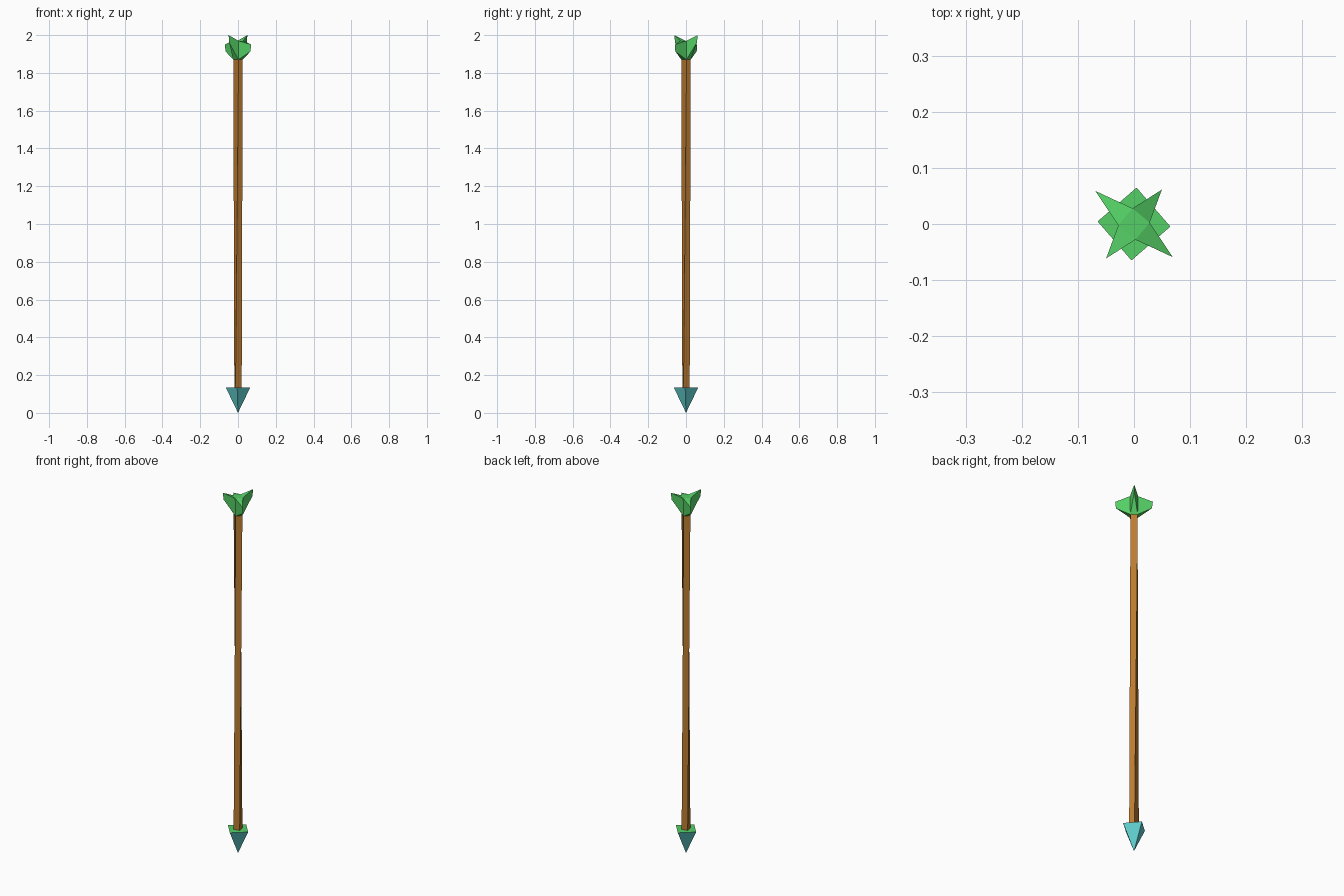
import bpy
from math import radians, cos, sin

if "Cube" in bpy.data.objects:
    bpy.data.objects.remove(bpy.data.objects["Cube"])


def material(name, color):
    m = bpy.data.materials.new(name)
    m.diffuse_color = color
    m.use_nodes = True
    m.node_tree.nodes["Principled BSDF"].inputs["Base Color"].default_value = m.diffuse_color
    return m


GREEN = material("green", (0.09, 0.62, 0.13, 1))
BROWN = material("brown", (0.50, 0.20, 0.03, 1))
TEAL = material("teal", (0.12, 0.62, 0.62, 1))


def point(r, deg, z):
    a = radians(deg)
    return (r * cos(a), r * sin(a), z)


def square(r, turn, z):
    return [point(r, turn + 90 * i, z) for i in range(4)]


def build(name, verts, faces, *mats):
    me = bpy.data.meshes.new(name)
    me.from_pydata(verts, [], faces)
    for m in mats:
        me.materials.append(m)
    ob = bpy.data.objects.new(name, me)
    bpy.context.collection.objects.link(ob)
    return ob


SIDES = [(i, (i + 1) % 4) for i in range(4)]

# Shaft: square rod that twists along its length
build("shaft",
      square(0.0235, -34, 0.13) + square(0.025, 7, 1.88),
      [(a, b, b + 4, a + 4) for a, b in SIDES] + [(3, 2, 1, 0), (4, 5, 6, 7)],
      BROWN)

# Lower point: inverted pyramid with a green upper face
tip = build("lower_point",
            square(0.065, -4, 0.135) + [(0, 0, 0)],
            [(b, a, 4) for a, b in SIDES] + [(0, 1, 2, 3)],
            TEAL, GREEN)
tip.data.polygons[4].material_index = 1

# Head: square core with each side drawn out to a short upright edge
verts = square(0.025, 5, 1.87) + square(0.028, 5, 1.97)
faces = [(3, 2, 1, 0), (4, 5, 6, 7)]
for a, b in SIDES:
    high = a % 2 == 0          # two spikes rise, the other two droop
    r, low_z, top_z = (0.079, 1.962, 2.0) if high else (0.091, 1.914, 1.95)
    n = len(verts)
    ang = 51 if high else 49.5
    verts += [point(r - 0.004, ang + 90 * a, low_z), point(r, ang + 90 * a, top_z)]
    faces += [(a, b, n), (b + 4, a + 4, n + 1),
              (a, n, n + 1, a + 4), (n, b, b + 4, n + 1)]
build("head", verts, faces, GREEN)
